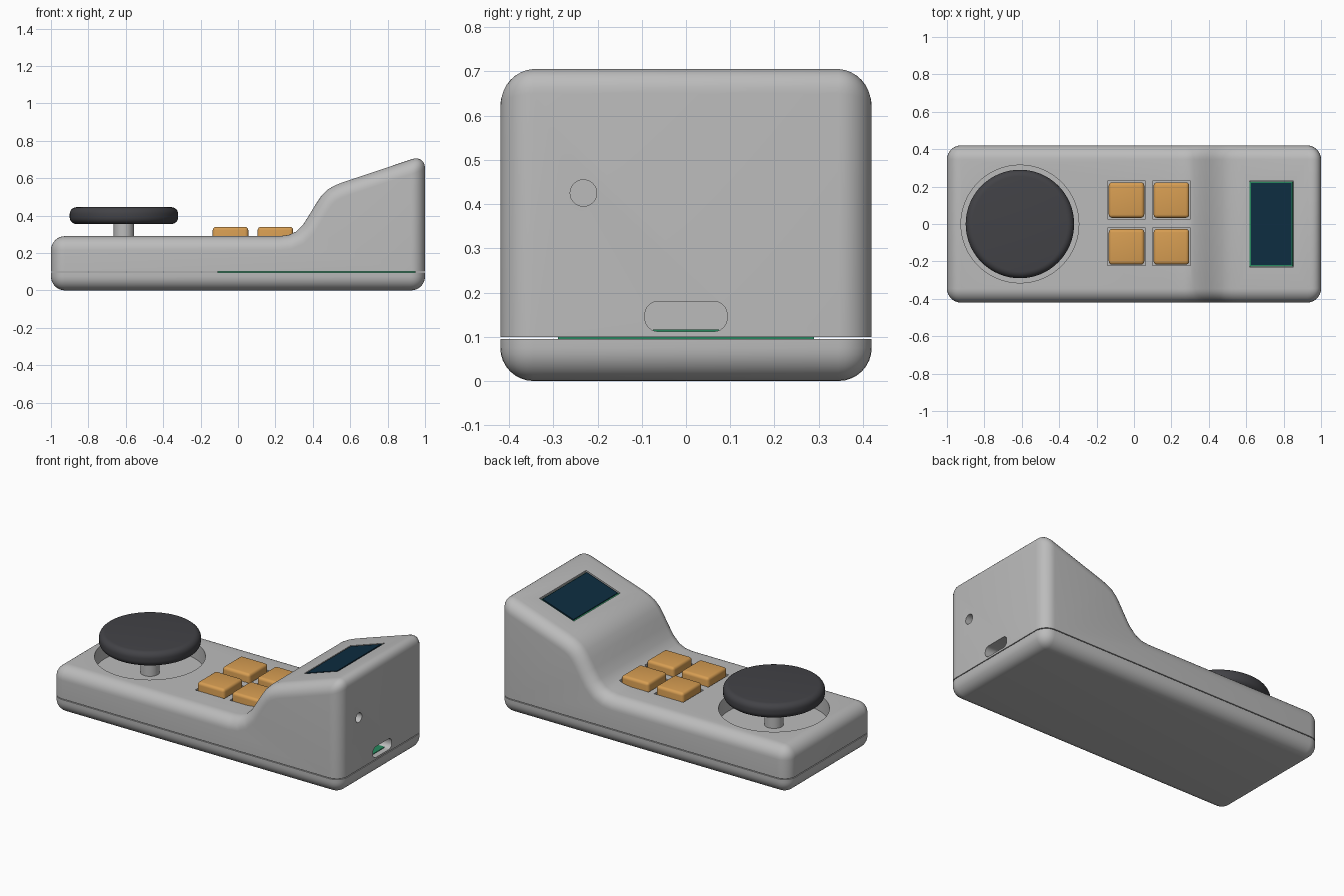
import bpy, bmesh, math
from mathutils import Matrix

if "Cube" in bpy.data.objects:
    bpy.data.objects.remove(bpy.data.objects["Cube"])


def material(name, rgb):
    m = bpy.data.materials.new(name)
    m.diffuse_color = (*rgb, 1)
    m.use_nodes = True
    m.node_tree.nodes["Principled BSDF"].inputs["Base Color"].default_value = m.diffuse_color
    return m


GREY = material("light grey plastic", (0.5, 0.5, 0.5))
DARK = material("dark grey rubber", (0.055, 0.055, 0.062))
ORANGE = material("orange", (0.68, 0.34, 0.085))
NAVY = material("navy glass", (0.004, 0.026, 0.052))
GREEN = material("board green", (0.02, 0.25, 0.11))


def finish(bm, name, mat, smooth=True):
    bmesh.ops.recalc_face_normals(bm, faces=bm.faces)
    me = bpy.data.meshes.new(name)
    bm.to_mesh(me)
    bm.free()
    ob = bpy.data.objects.new(name, me)
    bpy.context.collection.objects.link(ob)
    if mat:
        me.materials.append(mat)
    if smooth:
        shade(ob)
    return ob


def shade(ob):
    bpy.ops.object.select_all(action='DESELECT')
    ob.select_set(True)
    bpy.context.view_layer.objects.active = ob
    bpy.ops.object.shade_smooth_by_angle(angle=math.radians(35))


def bevel(bm, rule, width, seg):
    bm.normal_update()
    edges = [e for e in bm.edges if rule(e)]
    bmesh.ops.bevel(bm, geom=edges, offset=width, offset_type='OFFSET',
                    segments=seg, profile=0.5, affect='EDGES', clamp_overlap=False)


def box(name, mat, centre, size, rule=None, width=0, seg=4, tilt=0):
    bm = bmesh.new()
    bmesh.ops.create_cube(bm, size=1, matrix=Matrix.Diagonal((*size, 1)))
    if rule:
        bevel(bm, rule, width, seg)
    bm.transform(Matrix.Translation(centre) @ Matrix.Rotation(tilt, 4, 'Y'))
    return finish(bm, name, mat)


def disc(name, mat, centre, radius, height, width=0, axis_x=False, seg=64):
    bm = bmesh.new()
    bmesh.ops.create_cone(bm, cap_ends=True, segments=seg, radius1=radius,
                          radius2=radius, depth=height)
    if width:
        bevel(bm, lambda e: e.calc_face_angle(0) > 1, width, 6)
    rot = Matrix.Rotation(math.pi / 2, 4, 'Y') if axis_x else Matrix()
    bm.transform(Matrix.Translation(centre) @ rot)
    return finish(bm, name, mat)


def direction(e):
    return (e.verts[1].co - e.verts[0].co).normalized()


def cut(ob, cutter):
    m = ob.modifiers.new("cut", 'BOOLEAN')
    m.operation = 'DIFFERENCE'
    m.solver = 'EXACT'
    m.object = cutter
    bpy.context.view_layer.objects.active = ob
    bpy.ops.object.modifier_apply(modifier=m.name)
    bpy.data.objects.remove(cutter)


# Bottom tray: rounded below and at the corners, flat on top
box("bottom_tray", GREY, (0, 0, 0.0475), (2, 0.84, 0.095),
    lambda e: abs(direction(e).z) > 0.9 or all(v.co.z < 0 for v in e.verts), 0.075, 8)

# Upper shell: side profile pulled across the width, then rounded
profile = [(-1, 0.1), (-1, 0.29), (0.22, 0.29), (0.27, 0.296), (0.31, 0.314),
           (0.35, 0.354), (0.385, 0.41), (0.415, 0.46), (0.445, 0.505),
           (0.48, 0.54), (0.52, 0.562), (0.56, 0.578), (1, 0.725), (1, 0.1)]
bm = bmesh.new()
side = bm.faces.new([bm.verts.new((x, -0.42, z)) for x, z in profile])
ext = bmesh.ops.extrude_face_region(bm, geom=[side])
for v in ext["geom"]:
    if isinstance(v, bmesh.types.BMVert):
        v.co.y = 0.42
bmesh.ops.recalc_face_normals(bm, faces=bm.faces)


def shell_edge(e):
    if all(v.co.z < 0.101 for v in e.verts):
        return False
    if abs(direction(e).y) > 0.9:
        return abs(e.verts[0].co.x) > 0.99
    return True


bevel(bm, shell_edge, 0.075, 8)
shell = finish(bm, "upper_shell", GREY, False)

# Openings: wheel well, screen window, port slot, cable hole
WX = -0.61
cut(shell, disc("well_cutter", None, (WX, 0, 0.29), 0.315, 0.2))
TILT = -math.atan2(0.147, 0.44)
SX, SZ = 0.735, 0.578 + 0.175 * 0.147 / 0.44
cut(shell, box("window_cutter", None, (SX, 0, SZ), (0.25, 0.46, 0.03), tilt=TILT))
cut(shell, box("port_cutter", None, (1, 0, 0.146), (0.2, 0.186, 0.068),
               lambda e: abs(direction(e).x) > 0.9, 0.03, 6))
cut(shell, disc("hole_cutter", None, (1, -0.232, 0.425), 0.03, 0.16, axis_x=True, seg=32))

# Four square keys in close-fitting pockets
for i, x in enumerate((-0.04, 0.20)):
    for j, y in enumerate((-0.122, 0.128)):
        cut(shell, box("key_cutter", None, (x, y, 0.31), (0.202, 0.202, 0.2)))
        box(f"key_{i}_{j}", ORANGE, (x, y, 0.275), (0.19, 0.19, 0.13),
            lambda e: abs(direction(e).z) > 0.9 or all(v.co.z > 0 for v in e.verts),
            0.018, 4)
shade(shell)

# Wheel on its shaft
disc("shaft", GREY, (WX, 0, 0.28), 0.055, 0.19, seg=32)
disc("wheel", DARK, (WX, 0, 0.4), 0.29, 0.09, 0.036)

# Screen glass on a slightly larger green board
box("screen_board", GREEN, (SX, 0, SZ - 0.012), (0.242, 0.454, 0.009), tilt=TILT)
box("screen_glass", NAVY, (SX, 0, SZ - 0.005), (0.226, 0.438, 0.009), tilt=TILT)

# Circuit board between tray and shell, and its strip in the port
box("circuit_board", GREEN, (0.42, 0, 0.0985), (1.06, 0.58, 0.009))
box("port_board", GREEN, (0.935, 0, 0.113), (0.06, 0.15, 0.006))
